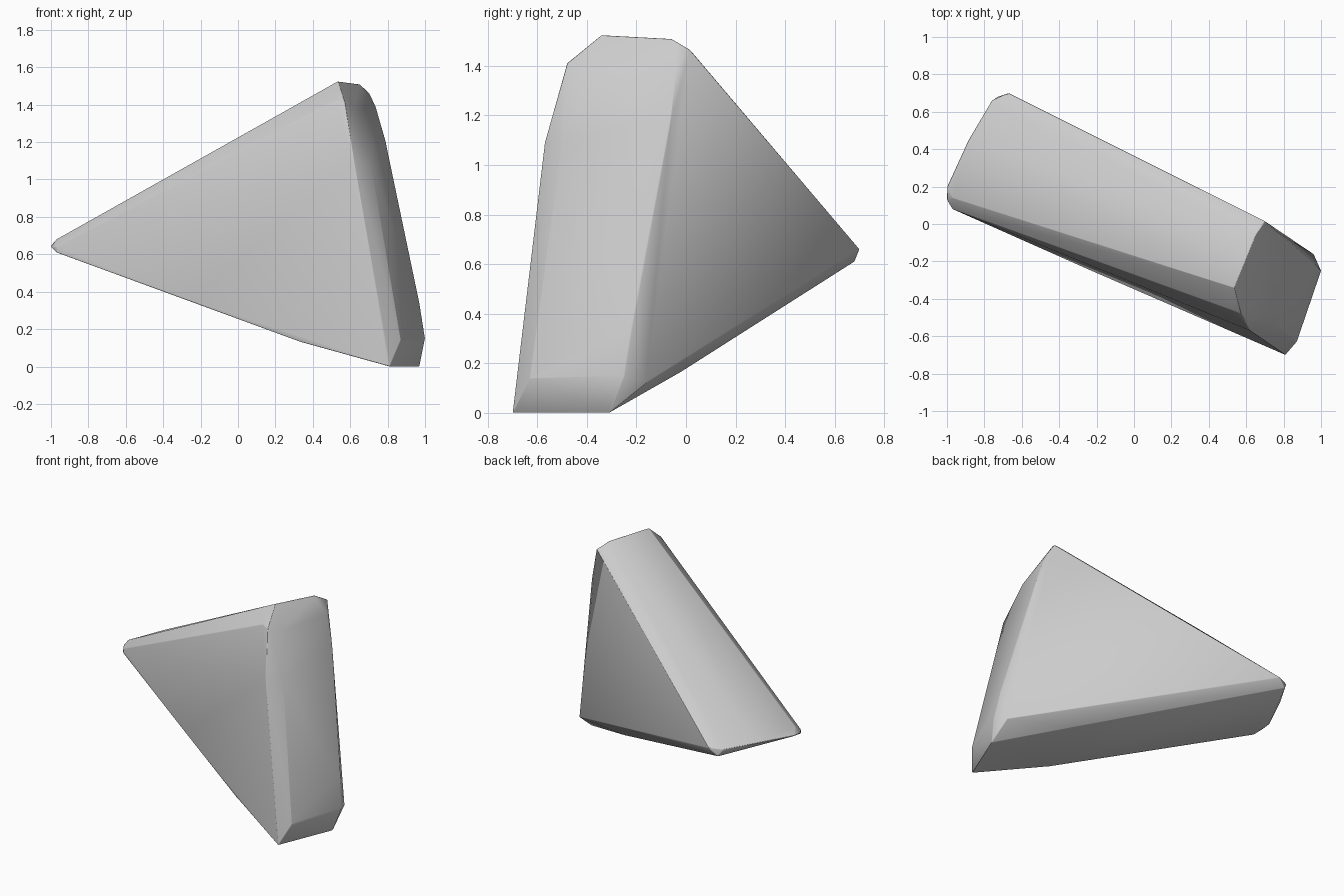
import bpy, bmesh

if "Cube" in bpy.data.objects:
    bpy.data.objects.remove(bpy.data.objects["Cube"])

# Rounded corner clusters of the leaning triangular wedge
left_end = [(-1.0, 0.13, 0.64), (-1.0, 0.20, 0.645), (-0.97, 0.08, 0.61), (-0.97, 0.08, 0.64),
            (-0.97, 0.14, 0.68), (-0.89, 0.44, 0.66), (-0.76, 0.66, 0.66),
            (-0.73, 0.68, 0.61), (-0.67, 0.70, 0.66)]
top_end = [(0.52, -0.46, 1.42), (0.57, -0.48, 1.41), (0.535, -0.34, 1.525),
           (0.65, -0.06, 1.51), (0.67, 0.02, 1.46), (0.70, 0.015, 1.465),
           (0.735, -0.04, 1.39), (0.62, -0.41, 1.38)]
bottom_end = [(0.81, -0.70, 0.0), (0.97, -0.31, 0.0), (0.87, -0.63, 0.14),
              (1.0, -0.25, 0.15), (0.96, -0.16, 0.12)]
# Slight bulge along the long edges
edge_bulge = [(0.62, -0.57, 1.09), (0.71, -0.50, 1.09), (0.79, -0.06, 1.2),
              (0.97, -0.22, 0.34), (0.34, -0.49, 0.13), (-0.25, -0.24, 0.35),
              (0.5, -0.02, 0.165), (-0.21, 0.42, 0.98)]

# Skin the points with a convex shell
mesh = bpy.data.meshes.new("wedge")
bm = bmesh.new()
for p in left_end + top_end + bottom_end + edge_bulge:
    bm.verts.new(p)
bmesh.ops.convex_hull(bm, input=bm.verts[:])
loose = [v for v in bm.verts if not v.link_faces]
bmesh.ops.delete(bm, geom=loose, context='VERTS')
bmesh.ops.recalc_face_normals(bm, faces=bm.faces[:])
bm.to_mesh(mesh)
bm.free()

wedge = bpy.data.objects.new("wedge", mesh)
bpy.context.collection.objects.link(wedge)
bpy.context.view_layer.objects.active = wedge
wedge.select_set(True)

# Soften the edges
bevel = wedge.modifiers.new("soft_edges", 'BEVEL')
bevel.width = 0.015
bevel.segments = 2
bevel.limit_method = 'ANGLE'
bevel.angle_limit = 0.6
bevel.harden_normals = False
bpy.ops.object.shade_smooth_by_angle(angle=0.8)
